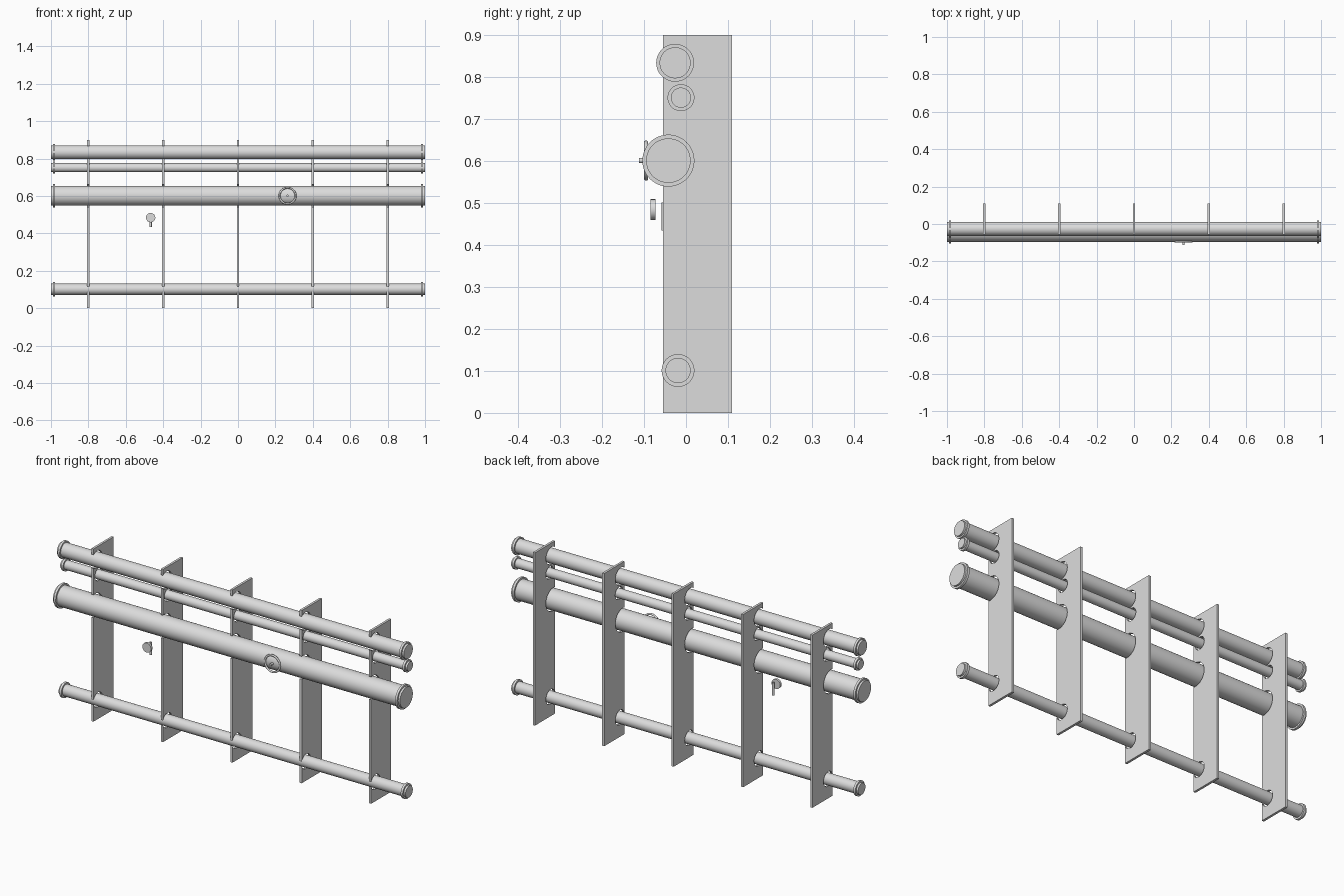
import bpy
import math

if "Cube" in bpy.data.objects:
    bpy.data.objects.remove(bpy.data.objects["Cube"])

grey = bpy.data.materials.new("light_grey")
grey.diffuse_color = (0.72, 0.72, 0.72, 1)
grey.use_nodes = True
grey.node_tree.nodes["Principled BSDF"].inputs["Base Color"].default_value = grey.diffuse_color

X_AXIS = (0, math.pi / 2, 0)
Y_AXIS = (math.pi / 2, 0, 0)


def finish(name, smooth=True):
    ob = bpy.context.object
    ob.name = name
    ob.data.materials.append(grey)
    if smooth:
        bpy.ops.object.shade_smooth_by_angle(angle=math.radians(35))
    return ob


def rod(name, loc, radius, length, rot=(0, 0, 0), sides=48):
    bpy.ops.mesh.primitive_cylinder_add(vertices=sides, radius=radius, depth=length,
                                        location=loc, rotation=rot)
    return finish(name)


# Pipes: y, z, pipe radius, flange radius
pipes = {
    "top_pipe": (-0.026, 0.834, 0.037, 0.045),
    "small_pipe": (-0.012, 0.751, 0.024, 0.032),
    "main_pipe": (-0.042, 0.601, 0.053, 0.062),
    "bottom_pipe": (-0.019, 0.101, 0.030, 0.039),
}
cutters = []
for name, (y, z, r, flange) in pipes.items():
    rod(name, (0, y, z), r, 2.0, X_AXIS)
    for side, sx in (("left", -1), ("right", 1)):
        rod(f"{name}_{side}_flange", (sx * 0.984, y, z), flange, 0.012, X_AXIS)
    # Clearance hole through the support plates
    hole = rod(f"{name}_hole_cutter", (0, y, z), r + 0.008, 1.9, X_AXIS)
    hole.hide_render = True
    hole.hide_viewport = True
    cutters.append(hole)

# Support plates, notched where the pipes pass through
for i in range(5):
    bpy.ops.mesh.primitive_cube_add(size=1, location=(-0.8 + 0.4 * i, 0.0275, 0.45))
    plate = bpy.context.object
    plate.scale = (0.012, 0.165, 0.9)
    bpy.ops.object.transform_apply(location=False, rotation=False, scale=True)
    finish(f"support_plate_{i + 1}", smooth=False)
    for hole in cutters:
        mod = plate.modifiers.new(hole.name, 'BOOLEAN')
        mod.operation = 'DIFFERENCE'
        mod.solver = 'EXACT'
        mod.object = hole

# Valve handwheel and its spindle
bpy.ops.mesh.primitive_torus_add(major_radius=0.043, minor_radius=0.005,
                                 major_segments=40, minor_segments=12,
                                 location=(0.265, -0.095, 0.601), rotation=Y_AXIS)
finish("valve_handwheel")
rod("valve_spindle", (0.265, -0.100, 0.601), 0.006, 0.024, Y_AXIS, 20)

# Pressure gauge dial with the stem behind it
rod("gauge_dial", (-0.467, -0.079, 0.484), 0.025, 0.012, Y_AXIS, 40)
rod("gauge_stem", (-0.467, -0.052, 0.468), 0.006, 0.066, sides=20)
